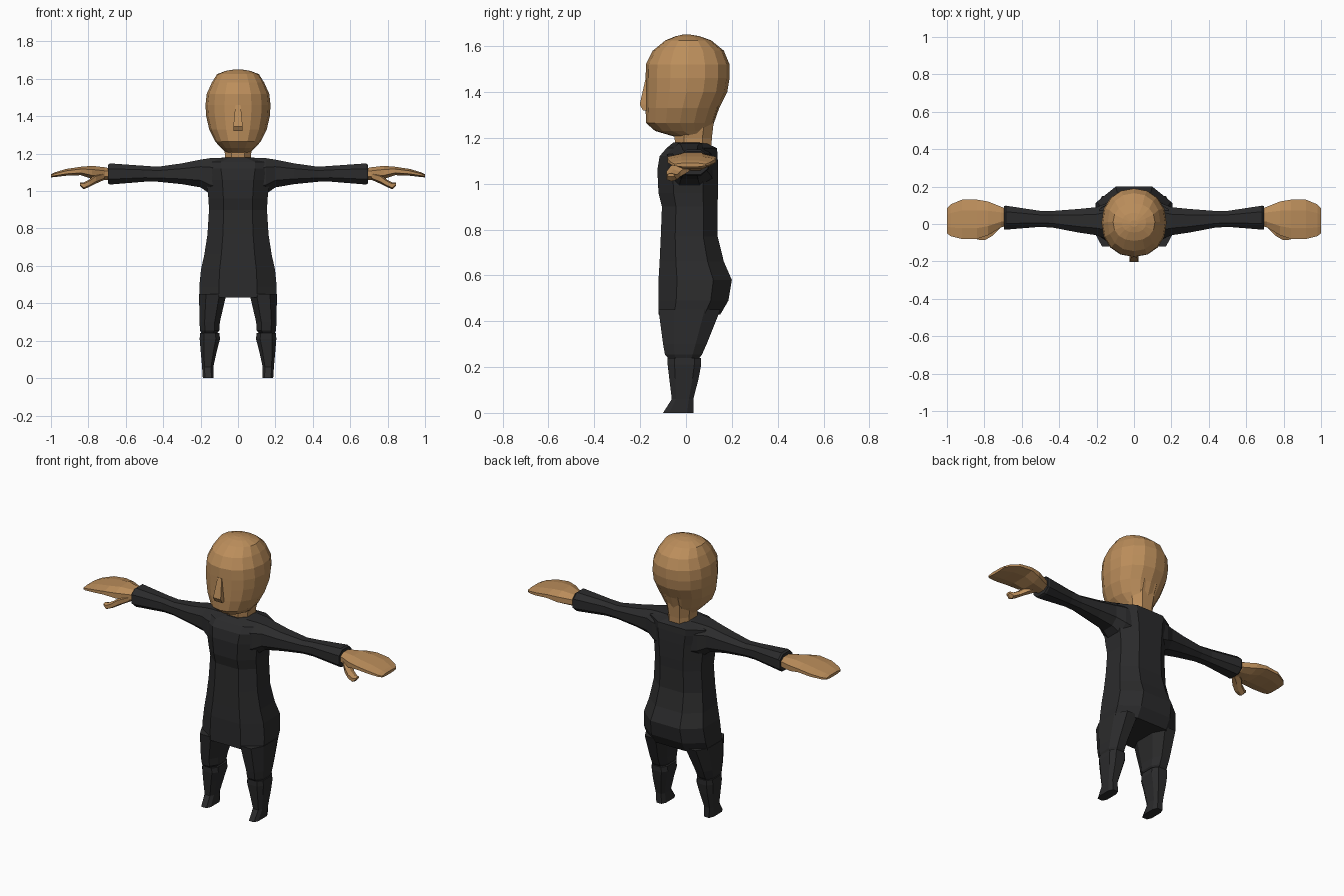
import bpy, bmesh, math


def material(name, color):
    m = bpy.data.materials.new(name)
    m.diffuse_color = (*color, 1)
    return m


SKIN = material("tan_skin", (0.50, 0.27, 0.105))
SUIT = material("black_cloth", (0.024, 0.024, 0.025))


def loft(name, mat, axis, rings, n=8, boxy=0.8, offset=0.5, mirror=False):
    """Skin rings (pos, a0, a1, b0, b1); axis 'z' has a=x, b=y and axis 'x' has a=y, b=z."""
    unit = []
    for i in range(n):
        t = math.tau * (i + offset) / n
        unit.append([math.copysign(abs(f) ** boxy, f) if abs(f) > 1e-6 else 0
                     for f in (math.cos(t), math.sin(t))])
    ma = max(u[0] for u in unit)
    mb = max(u[1] for u in unit)
    bm = bmesh.new()
    loops = []
    for p, a0, a1, b0, b1 in rings:
        loop = []
        for u, v in unit:
            a = (a0 + a1) / 2 + (a1 - a0) / 2 * u / ma
            b = (b0 + b1) / 2 + (b1 - b0) / 2 * v / mb
            loop.append(bm.verts.new((a, b, p) if axis == 'z' else (p, a, b)))
        loops.append(loop)
    for lo, hi in zip(loops, loops[1:]):
        for i in range(n):
            j = (i + 1) % n
            bm.faces.new((lo[i], lo[j], hi[j], hi[i]))
    bm.faces.new(loops[0])
    bm.faces.new(loops[-1])
    bmesh.ops.recalc_face_normals(bm, faces=bm.faces)
    me = bpy.data.meshes.new(name)
    bm.to_mesh(me)
    bm.free()
    me.materials.append(mat)
    ob = bpy.data.objects.new(name, me)
    bpy.context.collection.objects.link(ob)
    if mirror:
        ob.modifiers.new("Mirror", 'MIRROR')
    return ob


def sym(rows):
    """Rows (z, half width, front y, back y) centred on x = 0."""
    return [(z, -w, w, f, b) for z, w, f, b in rows]


# Torso with wide hips and sloping shoulders
loft("torso", SUIT, 'z', sym([
    (0.43, 0.205, -0.12, 0.15), (0.49, 0.207, -0.12, 0.185),
    (0.58, 0.198, -0.12, 0.20), (0.66, 0.18, -0.115, 0.165),
    (0.77, 0.163, -0.11, 0.138), (0.90, 0.155, -0.105, 0.137),
    (0.96, 0.158, -0.12, 0.14), (1.06, 0.17, -0.125, 0.14),
    (1.12, 0.185, -0.115, 0.138), (1.155, 0.185, -0.085, 0.135),
    (1.18, 0.08, -0.055, 0.08)]))

# Trouser legs, ending in a hem at the knee
loft("trouser_leg", SUIT, 'z', [
    (0.235, 0.115, 0.195, -0.075, 0.055), (0.255, 0.10, 0.203, -0.092, 0.07),
    (0.30, 0.097, 0.206, -0.10, 0.09), (0.45, 0.062, 0.208, -0.12, 0.15)], mirror=True)

# Shins narrowing to an ankle, then the forward-pointing foot
loft("lower_leg", SUIT, 'z', [
    (0, 0.13, 0.188, -0.10, 0.032), (0.06, 0.132, 0.192, -0.062, 0.032),
    (0.15, 0.112, 0.20, -0.073, 0.055), (0.21, 0.096, 0.205, -0.08, 0.066),
    (0.24, 0.10, 0.203, -0.08, 0.066)], boxy=0.6, mirror=True)

# Sleeves, flaring again at the cuff
loft("sleeve", SUIT, 'x', [
    (0.08, -0.09, 0.12, 0.96, 1.178), (0.15, -0.08, 0.11, 0.985, 1.176),
    (0.20, -0.06, 0.09, 1.02, 1.168), (0.30, -0.045, 0.08, 1.037, 1.148),
    (0.43, -0.02, 0.07, 1.05, 1.13), (0.50, -0.015, 0.07, 1.05, 1.135),
    (0.685, -0.03, 0.098, 1.035, 1.148), (0.695, -0.028, 0.095, 1.04, 1.14)], mirror=True)

# Flat mitten hands
loft("hand", SKIN, 'x', [
    (0.68, -0.01, 0.08, 1.06, 1.12), (0.71, -0.018, 0.092, 1.058, 1.127),
    (0.78, -0.06, 0.12, 1.065, 1.135), (0.84, -0.08, 0.13, 1.085, 1.13),
    (0.92, -0.08, 0.13, 1.082, 1.118), (0.98, -0.065, 0.105, 1.075, 1.10),
    (1.0, -0.05, 0.085, 1.073, 1.09)], boxy=0.9, mirror=True)

# Thumbs angled down and outward
loft("thumb", SKIN, 'x', [
    (0.715, -0.02, 0.03, 1.06, 1.10), (0.76, -0.065, 0.01, 1.04, 1.09),
    (0.795, -0.085, -0.025, 1.022, 1.062), (0.825, -0.085, -0.04, 1.01, 1.047),
    (0.845, -0.08, -0.05, 1.03, 1.045)], n=6, mirror=True)

# Neck flowing into the back of the skull
loft("neck", SKIN, 'z', sym([
    (1.15, 0.07, -0.045, 0.11), (1.20, 0.07, -0.05, 0.113),
    (1.28, 0.085, -0.04, 0.122), (1.34, 0.09, 0.0, 0.143)]))

# Faceted head with a flat face and pointed jaw
loft("head", SKIN, 'z', sym([
    (1.205, 0.065, -0.05, 0.10), (1.23, 0.09, -0.135, 0.113),
    (1.265, 0.122, -0.175, 0.122), (1.33, 0.154, -0.176, 0.145),
    (1.40, 0.17, -0.176, 0.18), (1.46, 0.174, -0.176, 0.19),
    (1.52, 0.167, -0.175, 0.19), (1.58, 0.14, -0.145, 0.165),
    (1.625, 0.112, -0.09, 0.11), (1.643, 0.065, -0.045, 0.06),
    (1.65, 0.02, -0.015, 0.02)]), n=16, boxy=0.92, offset=0)

# Wedge nose
loft("nose", SKIN, 'z', sym([
    (1.32, 0.025, -0.188, -0.15), (1.345, 0.025, -0.202, -0.15),
    (1.46, 0.014, -0.176, -0.15)]), n=4)
